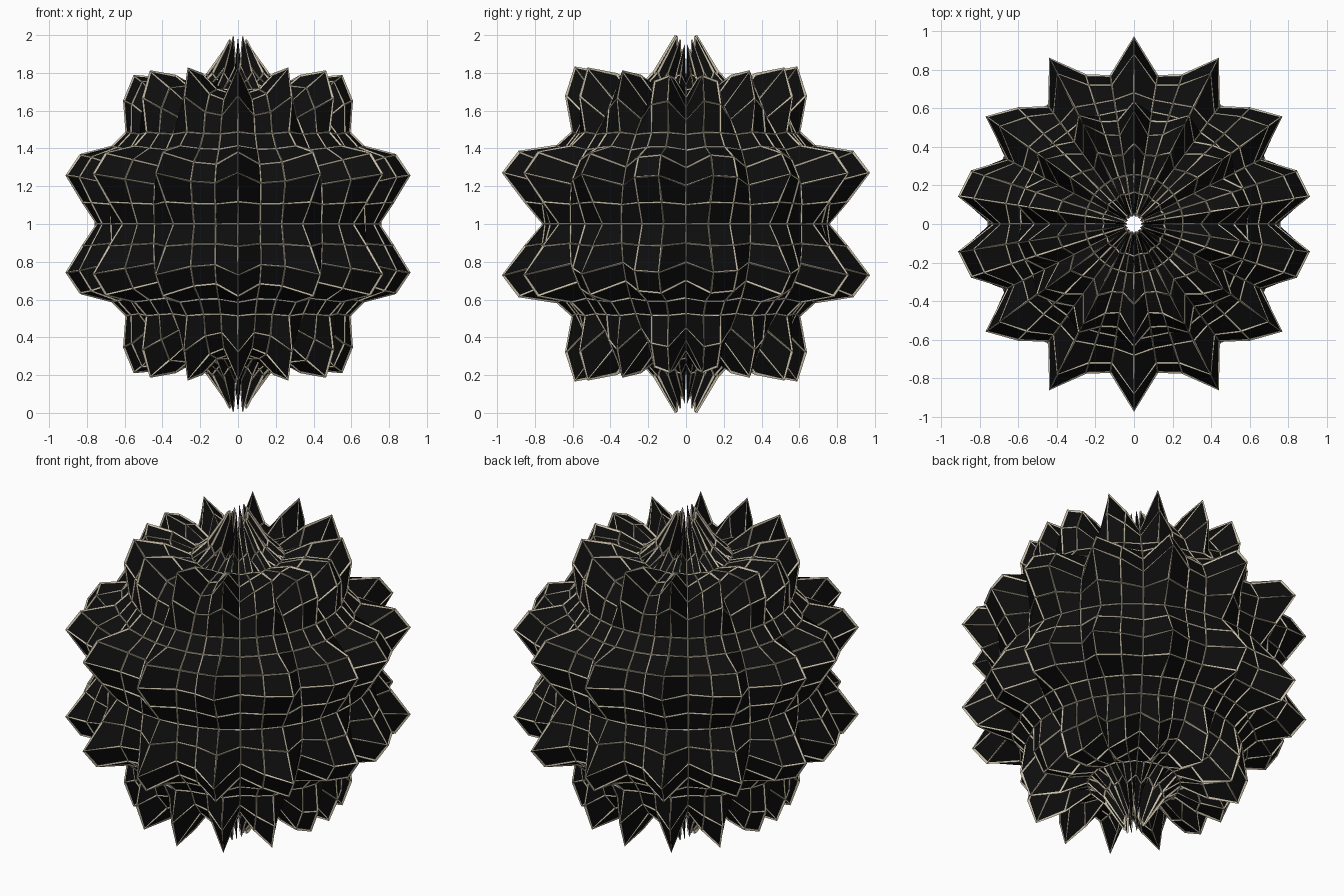
import bpy, bmesh, math

if "Cube" in bpy.data.objects:
    bpy.data.objects.remove(bpy.data.objects["Cube"])

SEGMENTS, HALF_RINGS = 40, 11
LAT_MAX = 1.5            # stops short of the poles, leaving small openings
BASE, RIPPLE = 0.753, 0.262


def material(name, color):
    m = bpy.data.materials.new(name)
    m.diffuse_color = (*color, 1)
    m.use_nodes = True
    m.node_tree.nodes["Principled BSDF"].inputs["Base Color"].default_value = m.diffuse_color
    return m


def point(lat, lon):
    # spherical radius rippled in both latitude and longitude
    r = BASE + RIPPLE * math.sin(5 * lat) ** 2 * math.cos(7 * lon) ** 2
    return (r * math.cos(lat) * math.sin(lon),
            -r * math.cos(lat) * math.cos(lon),
            1 + r * math.sin(lat))


def rippled_globe(name, mat):
    bm = bmesh.new()
    rings = []
    for i in range(-HALF_RINGS, HALF_RINGS + 1):
        lat = LAT_MAX * i / HALF_RINGS
        if abs(i) == HALF_RINGS:
            lat = math.copysign(1.515, lat)
        rings.append([bm.verts.new(point(lat, math.tau * j / SEGMENTS))
                      for j in range(SEGMENTS)])
    for low, high in zip(rings, rings[1:]):
        for j in range(SEGMENTS):
            k = (j + 1) % SEGMENTS
            bm.faces.new((low[j], low[k], high[k], high[j]))
    mesh = bpy.data.meshes.new(name)
    bm.to_mesh(mesh)
    bm.free()
    mesh.materials.append(mat)
    obj = bpy.data.objects.new(name, mesh)
    bpy.context.collection.objects.link(obj)
    return obj


# dark spiked shell
rippled_globe("dark_panels", material("black", (0.004, 0.004, 0.004)))

# pale lattice of bars following every panel edge
lattice = rippled_globe("edge_lattice", material("pale_tan", (0.58, 0.52, 0.39)))
wire = lattice.modifiers.new("bars", "WIREFRAME")
wire.thickness = 0.016
wire.offset = 0
wire.use_even_offset = False
wire.use_boundary = True
wire.use_replace = True
